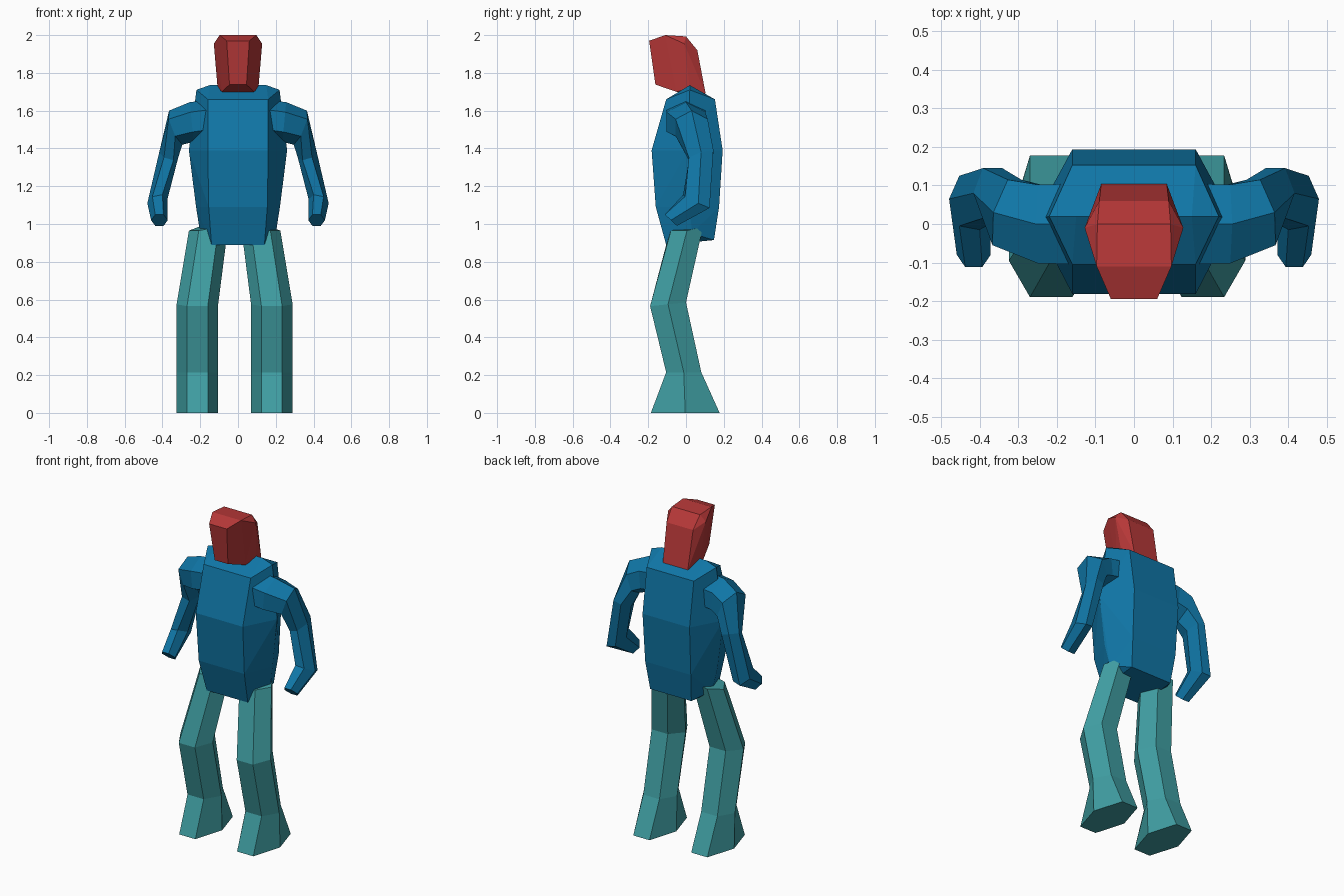
import bpy, bmesh
from mathutils import Vector

if "Cube" in bpy.data.objects:
    bpy.data.objects.remove(bpy.data.objects["Cube"])


def material(name, rgb):
    m = bpy.data.materials.new(name)
    m.diffuse_color = (*rgb, 1)
    m.use_nodes = True
    m.node_tree.nodes["Principled BSDF"].inputs["Base Color"].default_value = m.diffuse_color
    return m


BLUE = material("blue", (0.005, 0.18, 0.38))
TEAL = material("teal", (0.05, 0.34, 0.36))
RED = material("red", (0.48, 0.04, 0.04))


def finish(name, bm, mat):
    bmesh.ops.recalc_face_normals(bm, faces=bm.faces[:])
    me = bpy.data.meshes.new(name)
    bm.to_mesh(me)
    bm.free()
    me.materials.append(mat)
    ob = bpy.data.objects.new(name, me)
    bpy.context.collection.objects.link(ob)
    return ob


def hull(name, half, mat):
    """Convex block from points mirrored in x."""
    bm = bmesh.new()
    for x, y, z in half:
        for s in (-1, 1):
            bm.verts.new((s * x, y, z))
    bmesh.ops.convex_hull(bm, input=bm.verts[:])
    bmesh.ops.dissolve_limit(bm, angle_limit=0.02, verts=bm.verts[:], edges=bm.edges[:])
    return finish(name, bm, mat)


def limb(name, rings, mat, sx=1, dx=0):
    """Hexagonal limb; each ring is (centre, half depth vector, corner vector)."""
    bm = bmesh.new()
    loops = []
    for c, u, v in rings:
        c, u, v = Vector(c), Vector(u), Vector(v)
        pts = [c + v, c + u + v / 2, c + u - v / 2, c - v, c - u - v / 2, c - u + v / 2]
        loops.append([bm.verts.new((sx * p.x + dx, p.y, p.z)) for p in pts])
    for a, b in zip(loops, loops[1:]):
        for i in range(6):
            j = (i + 1) % 6
            bm.faces.new((a[i], a[j], b[j], b[i]))
    bm.faces.new(loops[0])
    bm.faces.new(loops[-1])
    return finish(name, bm, mat)


# Torso: hexagonal tiers with a low ridge across the shoulders
hull("torso", [
    (.15, .02, 1.735), (.22, .02, 1.71), (.16, -.105, 1.66), (.16, .153, 1.66),
    (.16, -.182, 1.39), (.26, .01, 1.39), (.16, .194, 1.39),
    (.155, -.16, 1.09), (.222, .01, 1.09), (.155, .175, 1.09),
    (.14, -.105, .89), (.20, .03, .95), (.14, .148, .915)], BLUE)

# Head: leaning block with bevelled crown and chin
hull("head", [
    (.06, -.195, 1.97), (.097, -.11, 2.0), (.095, 0, 1.993), (.128, -.01, 1.955), (.09, .06, 1.92),
    (.045, -.162, 1.738), (.085, -.05, 1.70), (.108, .02, 1.72), (.085, .104, 1.69)], RED)

# Arms: shoulder, elbow, wrist, hand
arm = [
    ((.17, 0, 1.55), (0, .104, 0), (0, 0, .105)),
    ((.245, 0, 1.54), (0, .102, 0), (.01, 0, .105)),
    ((.33, .03, 1.51), (-.02, .085, 0), (.035, 0, .09)),
    ((.367, .08, 1.365), (0, .065, .02), (.05, 0, .015)),
    ((.427, .055, 1.11), (0, .062, .03), (.053, 0, -.01)),
    ((.416, -.08, 1.02), (0, -.03, .03), (.044, 0, -.002)),
]
arm[4] = ((.427, .055, 1.12), (0, .065, -.03), (.053, .01, -.01))
arm[5] = ((.416, -.08, 1.02), (0, .032, -.03), (.044, 0, 0))

# Legs: hip, knee, ankle, foot
leg = [
    ((.137, .005, .985), (0, .085, .01), (.105, 0, -.02)),
    ((.197, -.095, .575), (0, .095, .01), (.11, 0, 0)),
    ((.197, -.012, .215), (0, .093, 0), (.11, 0, 0)),
    ((.197, -.004, 0), (0, .182, 0), (.11, 0, 0)),
]
for side, sx in (("left", 1), ("right", -1)):
    limb(side + "_arm", arm, BLUE, sx)
    limb(side + "_leg", leg, TEAL, sx, -.018)
